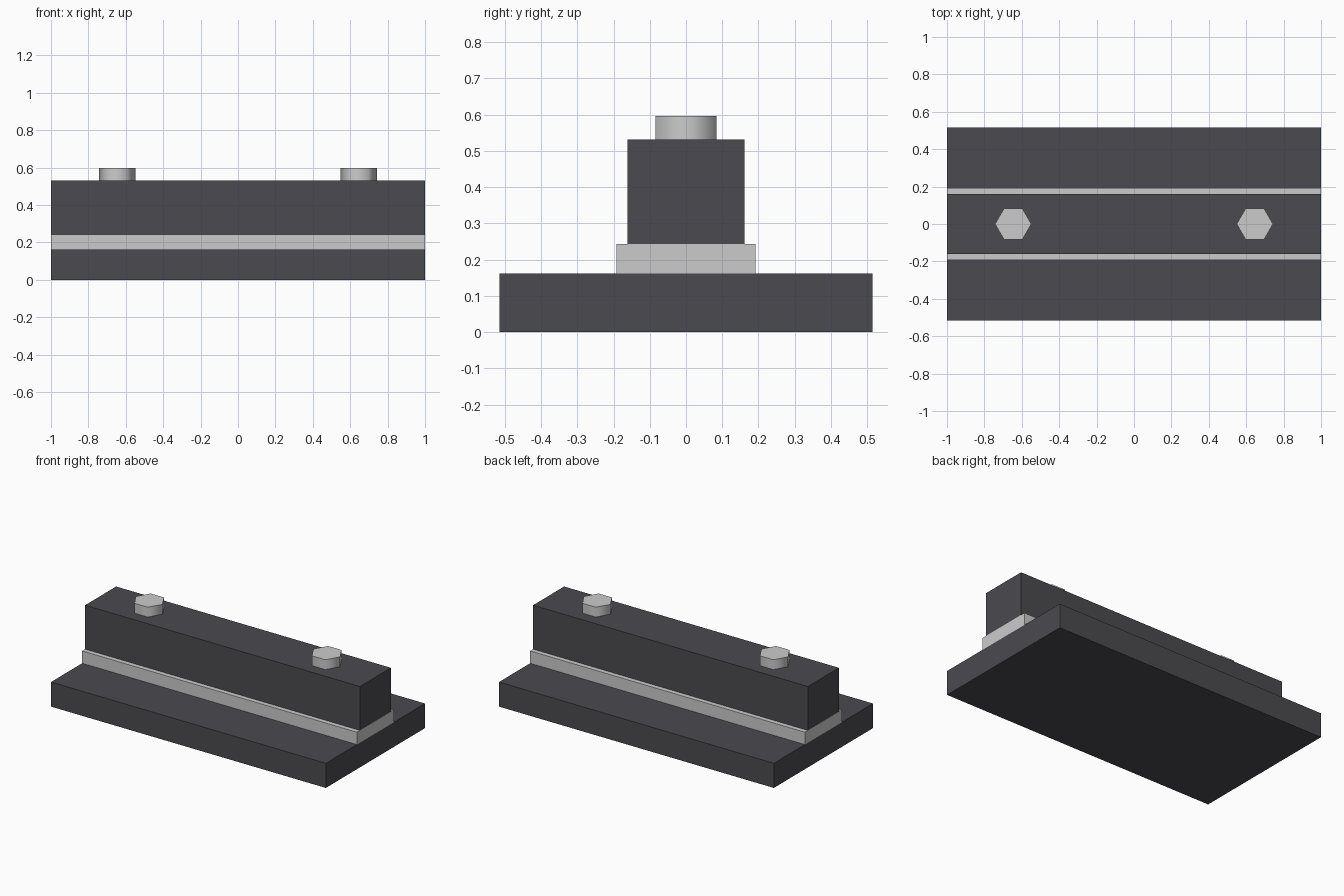
import bpy
import math

if "Cube" in bpy.data.objects:
    bpy.data.objects.remove(bpy.data.objects["Cube"])

dark = bpy.data.materials.new("dark_metal")
dark.diffuse_color = (0.07, 0.07, 0.08, 1)
dark.use_nodes = True
dark.node_tree.nodes["Principled BSDF"].inputs["Base Color"].default_value = dark.diffuse_color


def box(name, half_width, z0, z1, material=None):
    """Full-length bar centred on the x axis, between two heights."""
    bpy.ops.mesh.primitive_cube_add(size=1, location=(0, 0, (z0 + z1) / 2))
    ob = bpy.context.object
    ob.name = name
    ob.scale = (2, 2 * half_width, z1 - z0)
    bpy.ops.object.transform_apply(location=False, rotation=False, scale=True)
    if material:
        ob.data.materials.append(material)
    return ob


def bolt(name, x, z0, z1):
    """Hexagonal head with corners pointing along x."""
    bpy.ops.mesh.primitive_cylinder_add(
        vertices=6, radius=0.097, depth=z1 - z0,
        location=(x, 0, (z0 + z1) / 2), rotation=(0, 0, math.radians(30)))
    ob = bpy.context.object
    ob.name = name
    # Smooth around the sides, crisp rims
    bpy.ops.object.shade_smooth_by_angle(angle=math.radians(70))
    return ob


# Stacked bars: wide base, light spacer, tall clamping bar
box("base_plate", 0.515, 0.0, 0.162, dark)
box("spacer_strip", 0.192, 0.162, 0.243)
box("clamp_bar", 0.161, 0.243, 0.532, dark)

# Bolt heads near both ends
for side, x in (("left", -0.646), ("right", 0.646)):
    bolt("bolt_head_" + side, x, 0.532, 0.597)
